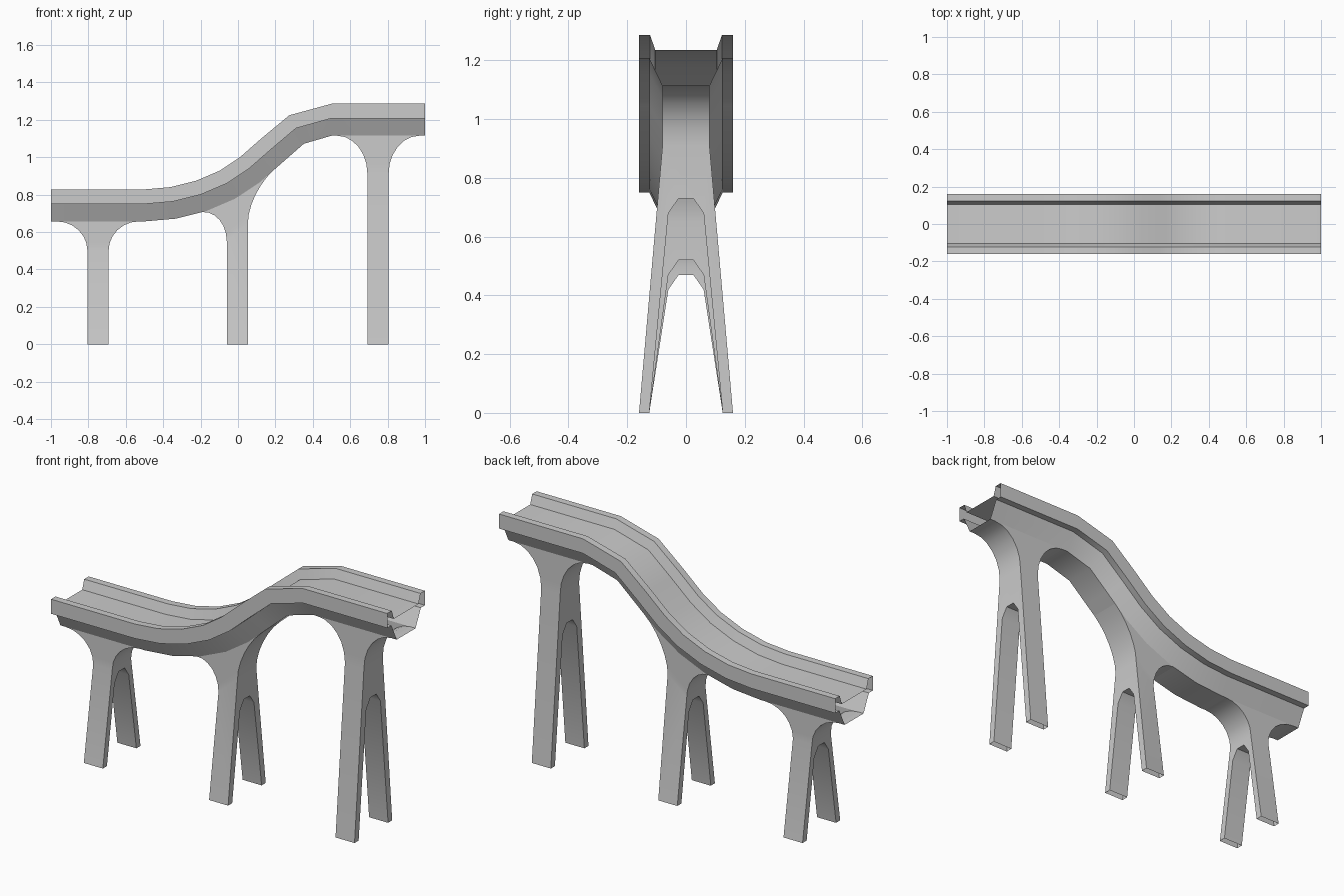
import bpy, bmesh
from math import sin, cos, pi, hypot

if "Cube" in bpy.data.objects:
    bpy.data.objects.remove(bpy.data.objects["Cube"])


def finish(name, bm, recalc):
    bmesh.ops.remove_doubles(bm, verts=bm.verts, dist=0.0004)
    if recalc:
        bmesh.ops.recalc_face_normals(bm, faces=bm.faces)
    me = bpy.data.meshes.new(name)
    bm.to_mesh(me)
    bm.free()
    ob = bpy.data.objects.new(name, me)
    bpy.context.collection.objects.link(ob)
    bpy.ops.object.select_all(action='DESELECT')
    ob.select_set(True)
    bpy.context.view_layer.objects.active = ob
    bpy.ops.object.shade_smooth_by_angle(angle=pi / 6)


def face(bm, pts):
    return bm.faces.new([bm.verts.new(p) for p in pts])


# Deck path: lower edge of the outer wall, in the x-z plane
path = [(-1, .75), (-.5, .75), (-.35, .763), (-.2, .80), (-.06, .86), (.06, .94),
        (.18, 1.045), (.31, 1.155), (.5, 1.208), (1, 1.208)]


def offset(i, d):
    x, z = path[i]
    if i < 2 or i > len(path) - 3:
        return x, z + d
    tx = path[i + 1][0] - path[i - 1][0]
    tz = path[i + 1][1] - path[i - 1][1]
    n = hypot(tx, tz)
    return x - tz / n * d, z + tx / n * d


bottom = [offset(i, -.093) for i in range(len(path))]
HALF = .08


def bot(x):
    for (x0, z0), (x1, z1) in zip(bottom, bottom[1:]):
        if x0 <= x <= x1:
            return z0 + (z1 - z0) * (x - x0) / (x1 - x0)


def bottom_between(a, b):
    return [(a, bot(a))] + [p for p in bottom if a + .001 < p[0] < b - .001] + [(b, bot(b))]


# Deck: channel section swept along the path, open at both ends
half = [(HALF, -.093), (.125, 0), (.16, 0), (.16, .078), (.122, .078), (.105, .028)]
section = half + [(-y, d) for y, d in reversed(half)]
bm = bmesh.new()
for i in range(len(path) - 1):
    for (ya, da), (yb, db) in zip(section, section[1:]):
        quad = []
        for k, y, d in ((i, ya, da), (i + 1, ya, da), (i + 1, yb, db), (i, yb, db)):
            x, z = offset(k, d)
            quad.append((x, y, z))
        face(bm, quad[::-1])

# Deck underside between the piers
for a, b in ((-1, -.97), (-.53, -.19), (.19, .53), (.97, 1)):
    pts = bottom_between(a, b)
    for (x0, z0), (x1, z1) in zip(pts, pts[1:]):
        face(bm, [(x0, -HALF, z0), (x0, HALF, z0), (x1, HALF, z1), (x1, -HALF, z1)])
finish("deck", bm, False)


def haunch(a, c, b, n=6):
    """Quarter-ellipse from deck underside a to knee b, with corner c."""
    out = []
    for k in range(n + 1):
        t = k / n * pi / 2
        u, v = 1 - sin(t), 1 - cos(t)
        out.append(tuple(c[j] + (a[j] - c[j]) * u + (b[j] - c[j]) * v for j in (0, 1)))
    return out


def pier(name, xl, xr, al, ar, cl, cr, kl, kr, apex):
    bm = bmesh.new()
    left = haunch((al, bot(al)), (xl, cl), (xl, kl))
    right = haunch((ar, bot(ar)), (xr, cr), (xr, kr))
    # curved haunch soffits
    for curve in (left, right):
        for (x0, z0), (x1, z1) in zip(curve, curve[1:]):
            face(bm, [(x0, -HALF, z0), (x1, -HALF, z1), (x1, HALF, z1), (x0, HALF, z0)])
    # flat web and splayed outer leg faces
    web = left + right[::-1] + bottom_between(al, ar)[-2:0:-1]
    for s in (-1, 1):
        face(bm, [(x, s * HALF, z) for x, z in web])
        face(bm, [(xl, s * HALF, kl), (xr, s * HALF, kr), (xr, s * .16, 0), (xl, s * .16, 0)])
    # end faces with arch cut-out
    arch = [(-.125, 0), (-.06, apex - .05), (-.025, apex),
            (.025, apex), (.06, apex - .05), (.125, 0)]
    for x, k in ((xl, kl), (xr, kr)):
        outline = arch + [(.16, 0), (HALF, k), (-HALF, k), (-.16, 0)]
        face(bm, [(x, y, z) for y, z in outline])
    # arch lining
    for (y0, z0), (y1, z1) in zip(arch, arch[1:]):
        face(bm, [(xl, y0, z0), (xr, y0, z0), (xr, y1, z1), (xl, y1, z1)])
    finish(name, bm, True)


pier("low_pier", -.805, -.692, -.97, -.53, .657, .657, .5, .5, .47)
pier("middle_pier", -.06, .053, -.19, .19, .715, .81, .55, .65, .52)
pier("tall_pier", .692, .805, .53, .97, 1.115, 1.115, .91, .91, .73)
